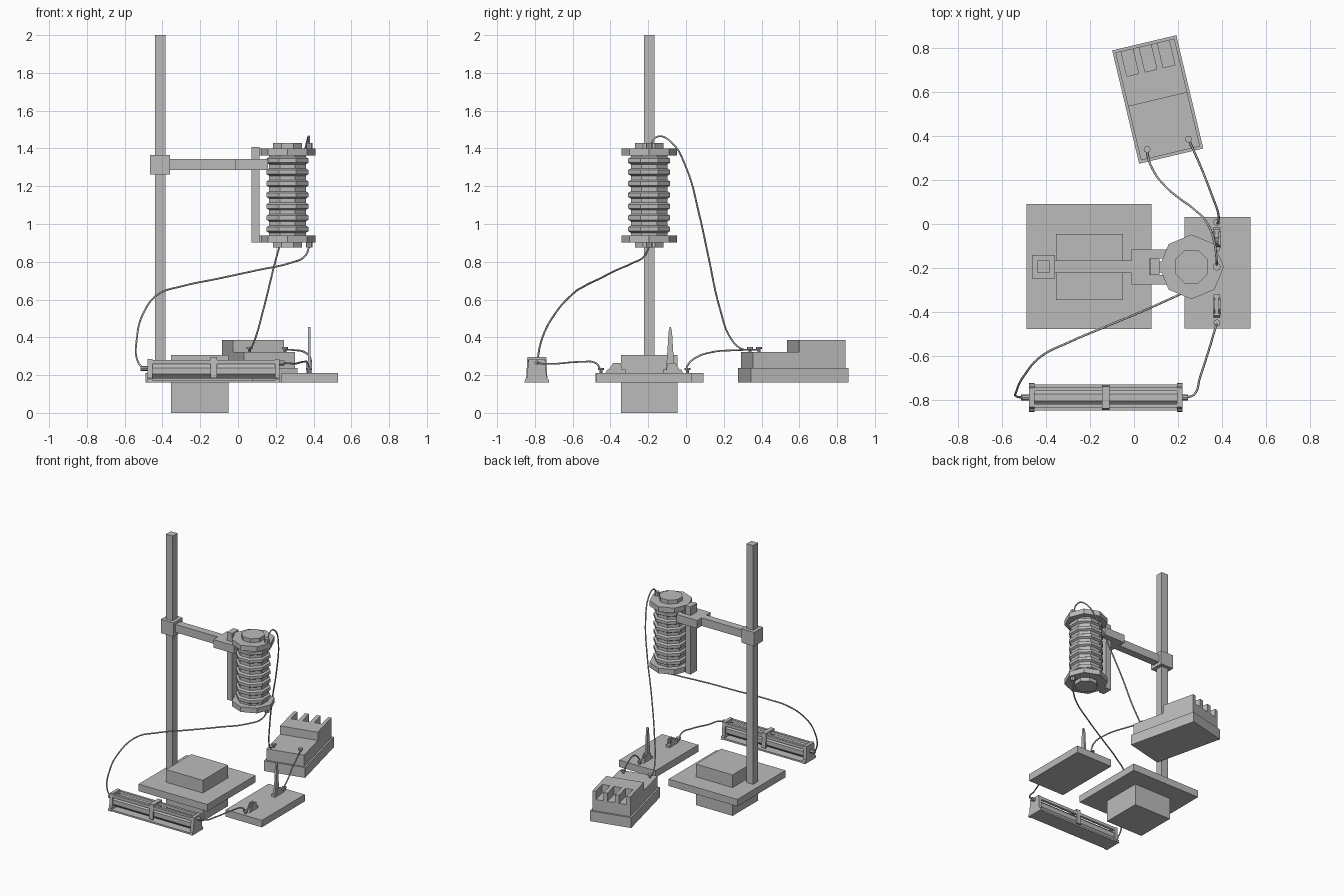
import bpy, bmesh, math
from mathutils import Matrix, Vector

if "Cube" in bpy.data.objects:
    bpy.data.objects.remove(bpy.data.objects["Cube"])

grey = bpy.data.materials.new("mid_grey")
grey.diffuse_color = (0.5, 0.5, 0.5, 1)
grey.use_nodes = True
grey.node_tree.nodes["Principled BSDF"].inputs["Base Color"].default_value = grey.diffuse_color


def finish(name, bm, matrix=None):
    bmesh.ops.recalc_face_normals(bm, faces=bm.faces)
    me = bpy.data.meshes.new(name)
    bm.to_mesh(me)
    bm.free()
    me.materials.append(grey)
    ob = bpy.data.objects.new(name, me)
    bpy.context.collection.objects.link(ob)
    if matrix:
        ob.matrix_world = matrix
    return ob


def box(name, x, y, z, matrix=None):
    bm = bmesh.new()
    bmesh.ops.create_cube(bm, size=1)
    for v in bm.verts:
        v.co = [a + (c + 0.5) * (b - a) for c, (a, b) in zip(v.co, (x, y, z))]
    return finish(name, bm, matrix)


def prism(name, profile, depth, place):
    """Extrude a 2D profile; place(u, v, t) gives the 3D point."""
    bm = bmesh.new()
    rings = [[bm.verts.new(place(u, v, t)) for u, v in profile] for t in depth]
    bm.faces.new(rings[0])
    bm.faces.new(rings[1])
    n = len(profile)
    for i in range(n):
        j = (i + 1) % n
        bm.faces.new((rings[0][i], rings[0][j], rings[1][j], rings[1][i]))
    return finish(name, bm)


def lathe(name, profile, centre, sides=8, turn=0.0, matrix=None):
    """Capped stack of polygon rings from (radius, z) pairs."""
    bm = bmesh.new()
    rings = []
    for r, z in profile:
        rings.append([bm.verts.new((centre[0] + r * math.cos(turn + i * math.tau / sides),
                                    centre[1] + r * math.sin(turn + i * math.tau / sides), z))
                      for i in range(sides)])
    for a, b in zip(rings, rings[1:]):
        for i in range(sides):
            j = (i + 1) % sides
            bm.faces.new((a[i], a[j], b[j], b[i]))
    bm.faces.new(rings[0])
    bm.faces.new(rings[-1])
    return finish(name, bm, matrix)


def wire(name, points):
    cu = bpy.data.curves.new(name, "CURVE")
    cu.dimensions = "3D"
    cu.bevel_depth = 0.005
    cu.bevel_resolution = 1
    cu.resolution_u = 6
    cu.use_fill_caps = True
    sp = cu.splines.new("BEZIER")
    sp.bezier_points.add(len(points) - 1)
    for bp, p in zip(sp.bezier_points, points):
        bp.co = p
        bp.handle_left_type = bp.handle_right_type = "AUTO"
    cu.materials.append(grey)
    ob = bpy.data.objects.new(name, cu)
    bpy.context.collection.objects.link(ob)


def terminal(name, x, y, z):
    lathe(name, [(0.008, z), (0.008, z + 0.014), (0.016, z + 0.016), (0.016, z + 0.026)], (x, y))


# Stand: weight block, base plate, pole, clamp and arm
CY = -0.195
box("stand_foot", (-0.355, -0.05), (-0.345, -0.045), (0, 0.16))
box("stand_base", (-0.49, 0.08), (-0.478, 0.092), (0.16, 0.212))
box("stand_weight", (-0.355, -0.05), (-0.345, -0.045), (0.212, 0.307))
box("stand_pole", (-0.44, -0.385), (CY - 0.028, CY + 0.028), (0.212, 2.0))
box("pole_clamp", (-0.465, -0.36), (CY - 0.053, CY + 0.053), (1.262, 1.366))
box("arm", (-0.36, -0.012), (CY - 0.028, CY + 0.028), (1.285, 1.345))
prism("arm_fork", [(-0.012, -0.08), (0.16, -0.08), (0.16, -0.038), (0.07, -0.038),
                   (0.07, 0.038), (0.16, 0.038), (0.16, 0.08), (-0.012, 0.08)],
      (1.285, 1.345), lambda u, v, t: (u, CY + v, t))

# Coil holder strip with lugs to both flanges
box("coil_bracket", (0.072, 0.115), (CY - 0.038, CY + 0.038), (0.902, 1.408))
for z in (0.902, 1.363):
    box("bracket_lug", (0.115, 0.16), (CY - 0.025, CY + 0.025), (z, z + 0.038))

# Coil: core, flanges and ridged winding
C = (0.262, CY)
H = math.pi / 8
lathe("coil_core", [(0.082, 0.875), (0.082, 1.43)], C, turn=H)
for z in (0.902, 1.363):
    lathe("coil_flange", [(0.147, z), (0.147, z + 0.038)], C)
turns = 7
step = (1.363 - 0.94) / turns
ridges = []
for i in range(turns):
    z = 0.94 + i * step
    ridges += [(0.105, z), (0.105, z + step * 0.22), (0.12, z + step * 0.36),
               (0.12, z + step * 0.72), (0.105, z + step * 0.86)]
lathe("coil_winding", ridges + [(0.105, 1.363)], C, turn=H)
for z in (0.875, 1.401):
    lathe("coil_terminal", [(0.018, z), (0.018, z + 0.027)], (0.377, CY))

# Knife switch: board, clips, blade and terminals
SX = 0.377
box("switch_board", (0.23, 0.53), (-0.475, 0.033), (0.16, 0.212))
for s in (-1, 1):
    ym = -0.221
    prism("switch_clip_foot", [(0.10, 0.212), (0.205, 0.212), (0.195, 0.23), (0.10, 0.23)],
          (SX - 0.015, SX + 0.015), lambda u, v, t: (t, ym + s * u, v))
    for side in (-0.012, 0.012):
        prism("switch_clip_jaw", [(0.115, 0.225), (0.19, 0.225), (0.165, 0.265), (0.125, 0.265)],
              (SX + side - 0.004, SX + side + 0.004), lambda u, v, t: (t, ym + s * u, v))
    terminal("switch_terminal", SX, ym + s * 0.229, 0.212)
prism("switch_blade", [(-0.105, 0.23), (-0.062, 0.23), (-0.074, 0.43), (-0.08, 0.455),
                       (-0.086, 0.455), (-0.092, 0.43)],
      (SX - 0.007, SX + 0.007), lambda u, v, t: (t, u, v))

# Battery: base, low front and notched back, all turned together
B = Matrix.Translation((0.108, 0.567, 0)) @ Matrix.Rotation(math.radians(13.4), 4, "Z")
box("battery_base", (-0.15, 0.15), (-0.265, 0.265), (0.16, 0.237), B)
box("battery_body", (-0.138, 0.138), (-0.252, 0.252), (0.237, 0.323), B)
box("battery_back", (-0.138, 0.138), (0.0, 0.135), (0.323, 0.385), B)
edges = [-0.138, -0.112, -0.057, -0.027, 0.028, 0.058, 0.113, 0.138]
for a, b in zip(edges[::2], edges[1::2]):
    box("battery_tooth", (a, b), (0.135, 0.252), (0.323, 0.385), B)
for x, y in ((0.06, 0.34), (0.248, 0.386)):
    terminal("battery_terminal", x, y, 0.323)

# Sliding resistor: end plates, floor, tube, rails and slider
RY = -0.79
plate = [(-0.065, 0.16), (0.065, 0.16), (0.062, 0.18), (0.052, 0.185), (0.044, 0.285),
         (-0.044, 0.285), (-0.052, 0.185), (-0.062, 0.18)]
for x in (-0.478, 0.195):
    prism("resistor_end", plate, (x, x + 0.025), lambda u, v, t: (t, RY + u, v))
box("resistor_floor", (-0.453, 0.195), (RY - 0.06, RY + 0.06), (0.16, 0.172))
tube = [(0.043 * math.cos(H + i * math.pi / 4), 0.222 + 0.043 * math.sin(H + i * math.pi / 4))
        for i in range(8)]
prism("resistor_tube", tube, (-0.453, 0.195), lambda u, v, t: (t, RY + u, v))
for s in (-1, 1):
    y = RY + s * 0.038
    box("resistor_rail", (-0.453, 0.195), (y - 0.009, y + 0.009), (0.258, 0.28))
slider = [(-0.056, 0.185), (-0.05, 0.296), (0.05, 0.296), (0.056, 0.185),
          (0.047, 0.185), (0.042, 0.282), (-0.042, 0.282), (-0.047, 0.185)]
prism("resistor_slider", slider, (-0.145, -0.112), lambda u, v, t: (t, RY + u, v))
for x0, x1, z in ((-0.515, -0.478, 0.235), (0.22, 0.245, 0.265)):
    prism("resistor_terminal", [(0.013 * math.cos(i * math.pi / 4), 0.013 * math.sin(i * math.pi / 4))
                                for i in range(8)],
          (x0, x1), lambda u, v, t: (t, RY + u, z + v))

# Connecting wires
wire("wire_coil_to_battery", [
    (0.377, -0.195, 1.41), (0.375, -0.15, 1.463), (0.365, -0.08, 1.435), (0.335, 0.0, 1.3),
    (0.27, 0.07, 1.05), (0.205, 0.118, 0.83), (0.135, 0.18, 0.55), (0.09, 0.24, 0.39),
    (0.065, 0.3, 0.337), (0.06, 0.34, 0.335)])
wire("wire_battery_to_switch", [
    (0.248, 0.386, 0.335), (0.3, 0.27, 0.332), (0.355, 0.13, 0.32), (0.385, 0.04, 0.285),
    (0.383, 0.008, 0.25), (0.377, 0.0, 0.225)])
wire("wire_switch_to_resistor", [
    (0.377, -0.452, 0.225), (0.37, -0.475, 0.262), (0.345, -0.56, 0.27), (0.3, -0.7, 0.26),
    (0.275, -0.775, 0.262), (0.24, -0.79, 0.265)])
wire("wire_resistor_to_coil", [
    (-0.5, -0.79, 0.235), (-0.53, -0.787, 0.27), (-0.535, -0.76, 0.4), (-0.5, -0.69, 0.53),
    (-0.42, -0.6, 0.63), (-0.3, -0.54, 0.67), (-0.1, -0.455, 0.712), (0.1, -0.37, 0.755),
    (0.28, -0.28, 0.795), (0.355, -0.22, 0.83), (0.377, -0.195, 0.88)])
